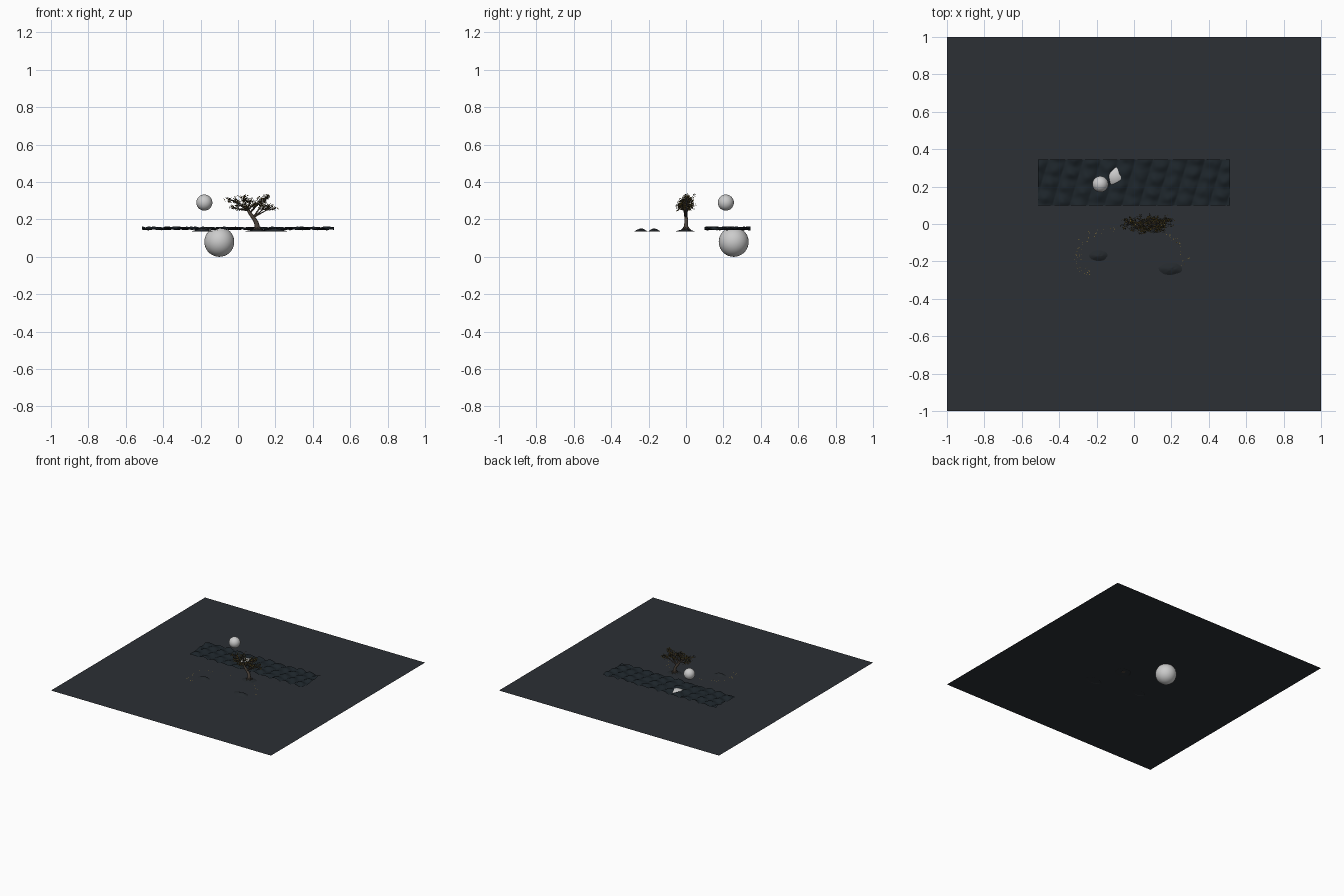
import bpy, math, random
from mathutils import Vector, Euler, noise

if "Cube" in bpy.data.objects:
    bpy.data.objects.remove(bpy.data.objects["Cube"])

rng = random.Random(7)
WATER = 0.138


def mat(name, rgb):
    m = bpy.data.materials.new(name)
    m.diffuse_color = (*rgb, 1)
    m.use_nodes = True
    m.node_tree.nodes["Principled BSDF"].inputs["Base Color"].default_value = m.diffuse_color
    return m


M_WATER = mat("water", (0.025, 0.029, 0.035))
M_WAVE = mat("wave", (0.012, 0.018, 0.023))
M_ROCK = mat("rock", (0.018, 0.022, 0.026))
M_BARK = mat("bark", (0.075, 0.058, 0.045))
M_LEAF = mat("leaf_dark", (0.035, 0.032, 0.018))
M_GOLD = mat("leaf_gold", (0.30, 0.20, 0.04))


def mesh_obj(name, verts, faces, mats, smooth=False):
    me = bpy.data.meshes.new(name)
    me.from_pydata(verts, [], faces)
    for m in mats:
        me.materials.append(m)
    if smooth:
        me.shade_smooth()
    ob = bpy.data.objects.new(name, me)
    bpy.context.collection.objects.link(ob)
    return ob


def grid(name, x0, x1, y0, y1, nx, ny, height, m):
    verts = []
    for j in range(ny + 1):
        for i in range(nx + 1):
            x, y = x0 + (x1 - x0) * i / nx, y0 + (y1 - y0) * j / ny
            verts.append((x, y, height(x, y)))
    w = nx + 1
    faces = [(j * w + i, j * w + i + 1, (j + 1) * w + i + 1, (j + 1) * w + i)
             for j in range(ny) for i in range(nx)]
    return mesh_obj(name, verts, faces, [m], True)


def ball(name, loc, r):
    bpy.ops.mesh.primitive_uv_sphere_add(segments=32, ring_count=16, radius=r, location=loc)
    bpy.context.object.name = name
    bpy.ops.object.shade_smooth()


# Still water sheet
grid("water_sheet", -1, 1, -1, 1, 1, 1, lambda x, y: WATER, M_WATER)


# Choppy wave strip with slanted crests
def wave(x, y):
    crest = abs(math.sin(math.pi * (x - 0.3 * y) / 0.093))
    chop = 0.5 + 0.5 * math.sin(2 * math.pi * (y + 0.25 * x) / 0.082)
    return 0.143 + 0.018 * crest * (0.45 + 0.55 * chop) + 0.004 * noise.noise((x * 25, y * 25, 0))


grid("wave_strip", -0.513, 0.513, 0.10, 0.345, 200, 60, wave, M_WAVE)

# Sunken globe and floating moon
ball("sunken_globe", (-0.10, 0.255, 0.08), 0.08)
ball("floating_moon", (-0.18, 0.213, 0.29), 0.043)


# Rocky islets
def islet(name, cx, cy, rx, ry, h):
    n, rings = 28, 8
    verts = [(cx, cy, WATER - 0.002 + h)]
    for r in range(1, rings + 1):
        t = r / rings
        for k in range(n):
            a = 2 * math.pi * k / n
            c, s = math.cos(a), math.sin(a)
            wob = 1 + 0.18 * noise.noise((c * 1.5 + cx * 9, s * 1.5 + cy * 9, 2))
            bump = 0.2 * h * noise.noise((c * t * 4, s * t * 4, cx * 20)) * (1 - t)
            verts.append((cx + rx * t * c * wob, cy + ry * t * s * wob,
                          WATER - 0.002 + h * (1 - t * t) ** 1.3 + bump))
    faces = [(0, 1 + k, 1 + (k + 1) % n) for k in range(n)]
    for r in range(rings - 1):
        a, b = 1 + r * n, 1 + (r + 1) * n
        faces += [(a + k, b + k, b + (k + 1) % n, a + (k + 1) % n) for k in range(n)]
    mesh_obj(name, verts, faces, [M_ROCK], True)


islet("islet_left", -0.19, -0.17, 0.055, 0.032, 0.015)
islet("islet_right", 0.197, -0.24, 0.07, 0.036, 0.015)
islet("tree_islet", 0.105, -0.003, 0.065, 0.055, 0.011)

# Tree: tapered tubes for trunk, limbs and twigs
tree = bpy.data.curves.new("tree_wood", 'CURVE')
tree.dimensions = '3D'
tree.bevel_depth = 1.0
tree.bevel_resolution = 1
tree.resolution_u = 3
tree.use_fill_caps = True


def tube(pts, r0, r1):
    sp = tree.splines.new('NURBS')
    sp.points.add(len(pts) - 1)
    for i, p in enumerate(pts):
        sp.points[i].co = (*p, 1)
        sp.points[i].radius = r0 + (r1 - r0) * i / (len(pts) - 1)
    sp.use_endpoint_u = True
    sp.order_u = 3


tube([(0.103, 0, 0.137), (0.103, 0, 0.16), (0.098, 0.002, 0.185), (0.08, 0, 0.212),
      (0.062, -0.003, 0.235), (0.05, 0, 0.255)], 0.015, 0.007)
for k in range(6):  # root flare
    a = k * math.pi / 3 + 0.3
    c, s = math.cos(a), math.sin(a)
    tube([(0.103 + 0.004 * c, 0.004 * s, 0.165), (0.103 + 0.014 * c, 0.014 * s, 0.149),
          (0.103 + 0.03 * c, 0.03 * s, 0.141)], 0.007, 0.002)

# Limb tips are the centres of the foliage pads: x, y, z, pad radius
pads = [(-0.035, 0.0, 0.305, 0.034), (-0.02, 0.015, 0.262, 0.03), (0.01, -0.02, 0.285, 0.034),
        (0.03, 0.02, 0.312, 0.034), (0.065, -0.01, 0.30, 0.036), (0.08, 0.022, 0.275, 0.032),
        (0.105, -0.025, 0.285, 0.034), (0.125, 0.01, 0.302, 0.034), (0.15, 0.005, 0.318, 0.02),
        (0.14, -0.015, 0.262, 0.034), (0.175, 0.01, 0.262, 0.034), (0.035, -0.03, 0.262, 0.026)]
forks = [Vector((0.082, 0, 0.212)), Vector((0.064, 0, 0.235)), Vector((0.053, 0, 0.25))]
anchors = []
for x, y, z, r in pads:
    tip = Vector((x, y, z))
    root = forks[1] if x > 0.09 else forks[2]
    if x > 0.13:
        root = forks[0]
    mid = root.lerp(tip, 0.5) + Vector((0, 0, rng.uniform(-0.008, 0.012)))
    tube([root, mid, tip], 0.0055, 0.002)
    for _ in range(11):
        a = rng.uniform(0, 2 * math.pi)
        d = r * rng.uniform(0.5, 1.0)
        end = tip + Vector((math.cos(a) * d, math.sin(a) * d * 0.85, rng.uniform(-0.012, 0.017)))
        start = mid.lerp(tip, rng.uniform(0.4, 1))
        tube([start, start.lerp(end, 0.5) + Vector((0, 0, rng.uniform(-0.004, 0.006))), end],
             0.0017, 0.0006)
        anchors += [end, start.lerp(end, 0.7)]
tree_ob = bpy.data.objects.new("tree_wood", tree)
tree.materials.append(M_BARK)
bpy.context.collection.objects.link(tree_ob)


# Leaves and petals: small folded diamonds merged into one mesh
def leaves(name, spots, size, gold, tilt):
    verts, faces, pick = [], [], []
    for p in spots:
        s = size * rng.uniform(0.7, 1.3)
        rot = Euler((rng.uniform(-tilt, tilt), rng.uniform(-tilt, tilt), rng.uniform(0, 6.28)))
        b = len(verts)
        for q in ((-s, 0, 0), (0, -0.5 * s, 0.15 * s), (s, 0, 0), (0, 0.5 * s, 0.15 * s)):
            v = Vector(q)
            v.rotate(rot)
            verts.append(p + v)
        faces += [(b, b + 1, b + 2), (b, b + 2, b + 3)]
        pick += [int(rng.random() < gold)] * 2
    ob = mesh_obj(name, verts, faces, [M_LEAF, M_GOLD])
    for f, i in zip(ob.data.polygons, pick):
        f.material_index = i


spots = [a + Vector((rng.gauss(0, 0.006), rng.gauss(0, 0.005), rng.gauss(0, 0.004)))
         for a in anchors for _ in range(7)]
leaves("foliage", spots, 0.0042, 0.4, 1.0)


# Fallen petals drifting in two arcs on the water
def drift(path, count, spread):
    out = []
    for _ in range(count):
        t = rng.random() * (len(path) - 1)
        i = int(t)
        p = Vector(path[i]).lerp(Vector(path[i + 1]), t - i)
        out.append(Vector((p.x + rng.gauss(0, spread), p.y + rng.gauss(0, spread), WATER + 0.002)))
    return out


left = [(0.0, -0.02), (-0.12, -0.03), (-0.23, -0.06), (-0.31, -0.13), (-0.31, -0.22), (-0.22, -0.27)]
right = [(0.17, -0.05), (0.23, -0.09), (0.27, -0.15), (0.26, -0.2)]
leaves("fallen_petals", drift(left, 60, 0.014) + drift(right, 28, 0.014), 0.0035, 0.8, 0.25)
